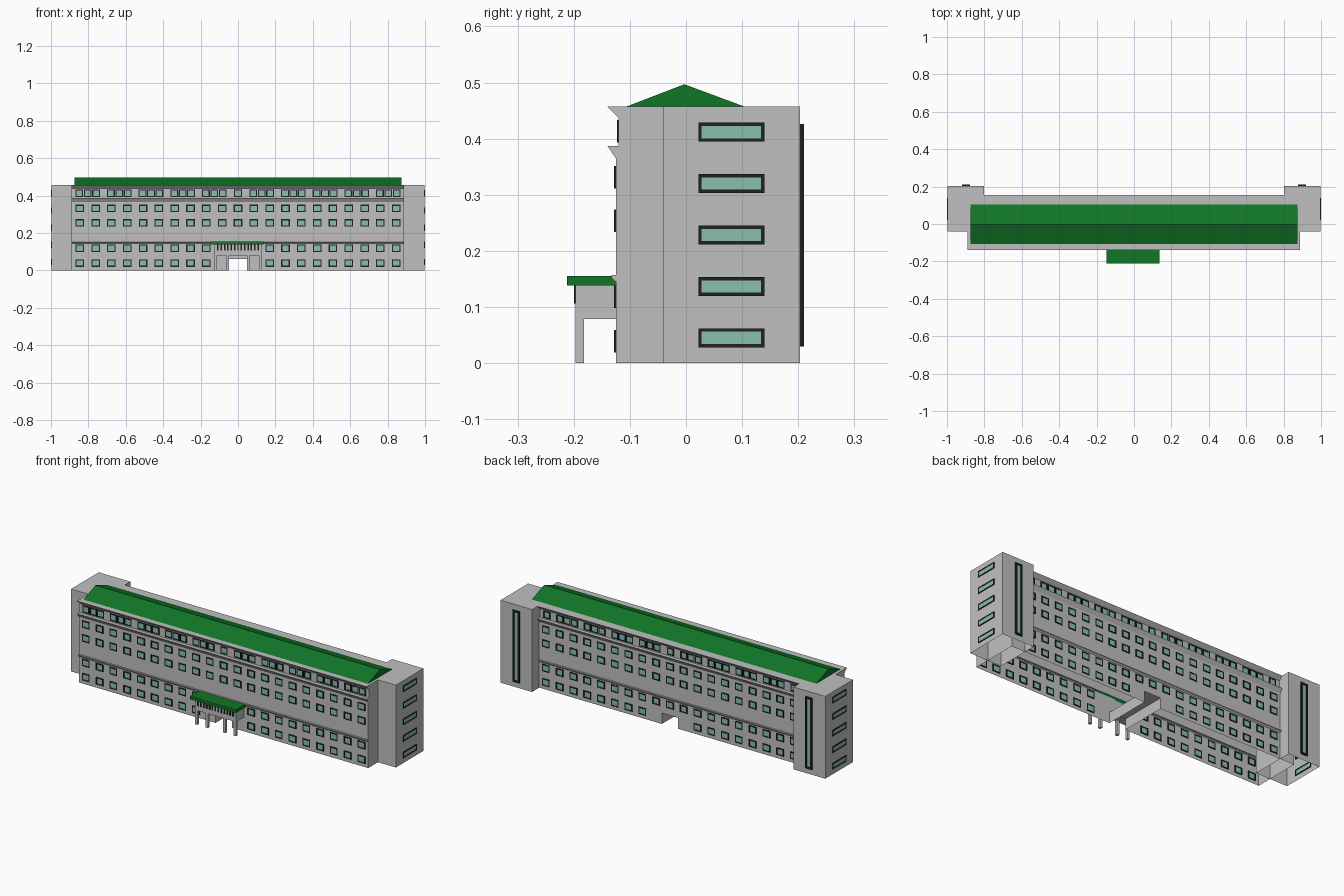
import bpy
import bmesh
from mathutils import Vector

cube = bpy.data.objects.get("Cube")
if cube:
    bpy.data.objects.remove(cube)


def material(name, rgb):
    m = bpy.data.materials.new(name)
    m.use_nodes = True
    m.diffuse_color = (*rgb, 1)
    m.node_tree.nodes["Principled BSDF"].inputs["Base Color"].default_value = (*rgb, 1)
    return m


WALL = material("pale grey wall", (0.53, 0.53, 0.53))
GREEN = material("green roof", (0.005, 0.18, 0.02))
DARK = material("dark frame", (0.016, 0.014, 0.015))
GLASS = material("teal glass", (0.25, 0.53, 0.43))


def finish(bm, name, *mats):
    bmesh.ops.recalc_face_normals(bm, faces=bm.faces)
    mesh = bpy.data.meshes.new(name)
    bm.to_mesh(mesh)
    bm.free()
    for m in mats:
        mesh.materials.append(m)
    obj = bpy.data.objects.new(name, mesh)
    bpy.context.scene.collection.objects.link(obj)
    return obj


def box(bm, lo, hi, mat=0, open_bottom=False):
    lo, hi = Vector(lo), Vector(hi)
    verts = bmesh.ops.create_cube(bm, size=1)["verts"]
    for v in verts:
        v.co = (lo + hi) / 2 + v.co * (hi - lo)
    faces = {f for v in verts for f in v.link_faces}
    for f in faces:
        f.material_index = mat
    if open_bottom:
        low = [f for f in faces if all(abs(v.co.z - lo.z) < 1e-6 for v in f.verts)]
        bmesh.ops.delete(bm, geom=low, context="FACES_ONLY")


def window(bm, axis, u, wall, z, w, h, depth=0.003, border=0.006):
    """Four frame bars and a pane in a wall facing x (axis 0) or y (axis 1)."""
    def part(u0, u1, z0, z1, d, mat):
        if axis == 0:
            box(bm, (wall - d, u0, z0), (wall + d, u1, z1), mat)
        else:
            box(bm, (u0, wall - d, z0), (u1, wall + d, z1), mat)
    l, r, b, t = u - w / 2, u + w / 2, z - h / 2, z + h / 2
    part(l, l + border, b, t, depth, 0)
    part(r - border, r, b, t, depth, 0)
    part(l + border, r - border, b, b + border, depth, 0)
    part(l + border, r - border, t - border, t, depth, 0)
    part(l + border, r - border, b + border, t - border, depth / 2, 1)


# Main block: wall profile with ledge and cornices, swept along x
FRONT, BACK, GATE = -0.125, 0.14, 0.06
half = [(FRONT, 0), (FRONT, GATE), (FRONT, 0.145), (-0.133, 0.152), (-0.133, 0.157),
        (FRONT, 0.157), (FRONT, 0.365), (-0.14, 0.387), (-0.12, 0.387),
        (-0.12, 0.437), (-0.14, 0.457)]
profile = half + [(FRONT + BACK - y, z) for y, z in reversed(half)]
stations = [-0.89, -0.05, 0.05, 0.887]
bm = bmesh.new()
rings = [[bm.verts.new((x, y, z)) for y, z in profile] for x in stations]
last = len(profile) - 1
for s in range(3):
    a, b = rings[s], rings[s + 1]
    for i in range(last):
        if s == 1 and i in (0, last - 1):
            continue  # passage openings
        bm.faces.new((a[i], a[i + 1], b[i + 1], b[i]))
for r in (rings[0], rings[-1]):
    bm.faces.new(r)
# Passage sides and ceiling
for r in rings[1:3]:
    bm.faces.new((r[0], r[1], r[last - 1], r[last]))
bm.faces.new((rings[1][1], rings[2][1], rings[2][last - 1], rings[1][last - 1]))
finish(bm, "main_block", WALL)

# Gabled roof
bm = bmesh.new()
ends = [[bm.verts.new((x, y, z)) for y, z in ((-0.107, 0.457), (-0.003, 0.497), (0.105, 0.457))]
        for x in (-0.873, 0.873)]
for e in ends:
    bm.faces.new(e)
for i in range(3):
    j = (i + 1) % 3
    bm.faces.new((ends[0][i], ends[0][j], ends[1][j], ends[1][i]))
finish(bm, "gabled_roof", GREEN)

# Stair towers with side windows and a tall back window
for side, name in ((1, "left"), (-1, "right")):
    bm = bmesh.new()
    xs = sorted((side * 0.803, side * 0.997))
    box(bm, (xs[0], -0.04, 0), (xs[1], 0.203, 0.457), open_bottom=True)
    finish(bm, name + "_tower", WALL)
    bm = bmesh.new()
    for k in range(5):
        window(bm, 0, 0.081, side * 0.997, 0.045 + k * 0.0917, 0.118, 0.034)
    window(bm, 1, side * 0.898, 0.203, 0.228, 0.042, 0.397, depth=0.007, border=0.01)
    finish(bm, name + "_tower_windows", DARK, GLASS)

# Rows of windows on both long walls
PITCH = 0.0846
for wall, top_wall, name in ((FRONT, -0.12, "front"), (BACK, 0.135, "back")):
    bm = bmesh.new()
    limit = 0.79 if name == "back" else 1
    for row, z in enumerate((0.039, 0.118, 0.254, 0.331)):
        for c in range(-10, 11):
            behind_porch = abs(c) < 2 and (row == 0 or (row == 1 and name == "front"))
            if not behind_porch and abs(c * PITCH) < limit:
                window(bm, 1, c * PITCH, wall, z, 0.046, 0.04)
    # Top floor: groups of three, mirrored about a single middle window
    xs = [0] + [s * (g + 1.5) * PITCH + d * 0.045
                for s in (1, -1) for g in range(0, 10, 2) for d in (-1, 0, 1)]
    for x in xs:
        if abs(x) < limit:
            window(bm, 1, x, top_wall, 0.413, 0.042, 0.04)
    finish(bm, name + "_windows", DARK, GLASS)

# Entrance porch: beam, columns, slats and canopy
bm = bmesh.new()
box(bm, (-0.125, -0.197, 0.079), (0.125, FRONT, 0.138))
finish(bm, "porch_beam", WALL)
bm = bmesh.new()
for x in (-0.118, -0.054, 0.054, 0.118):
    box(bm, (x - 0.007, -0.197, 0), (x + 0.007, -0.182, 0.079))
finish(bm, "porch_columns", WALL)
bm = bmesh.new()
for k in range(-6, 7):
    box(bm, (k * 0.018 - 0.004, -0.2, 0.106), (k * 0.018 + 0.004, -0.196, 0.138))
finish(bm, "porch_slats", DARK)
bm = bmesh.new()
box(bm, (-0.147, -0.212, 0.138), (0.136, FRONT, 0.155))
finish(bm, "porch_canopy", GREEN)
